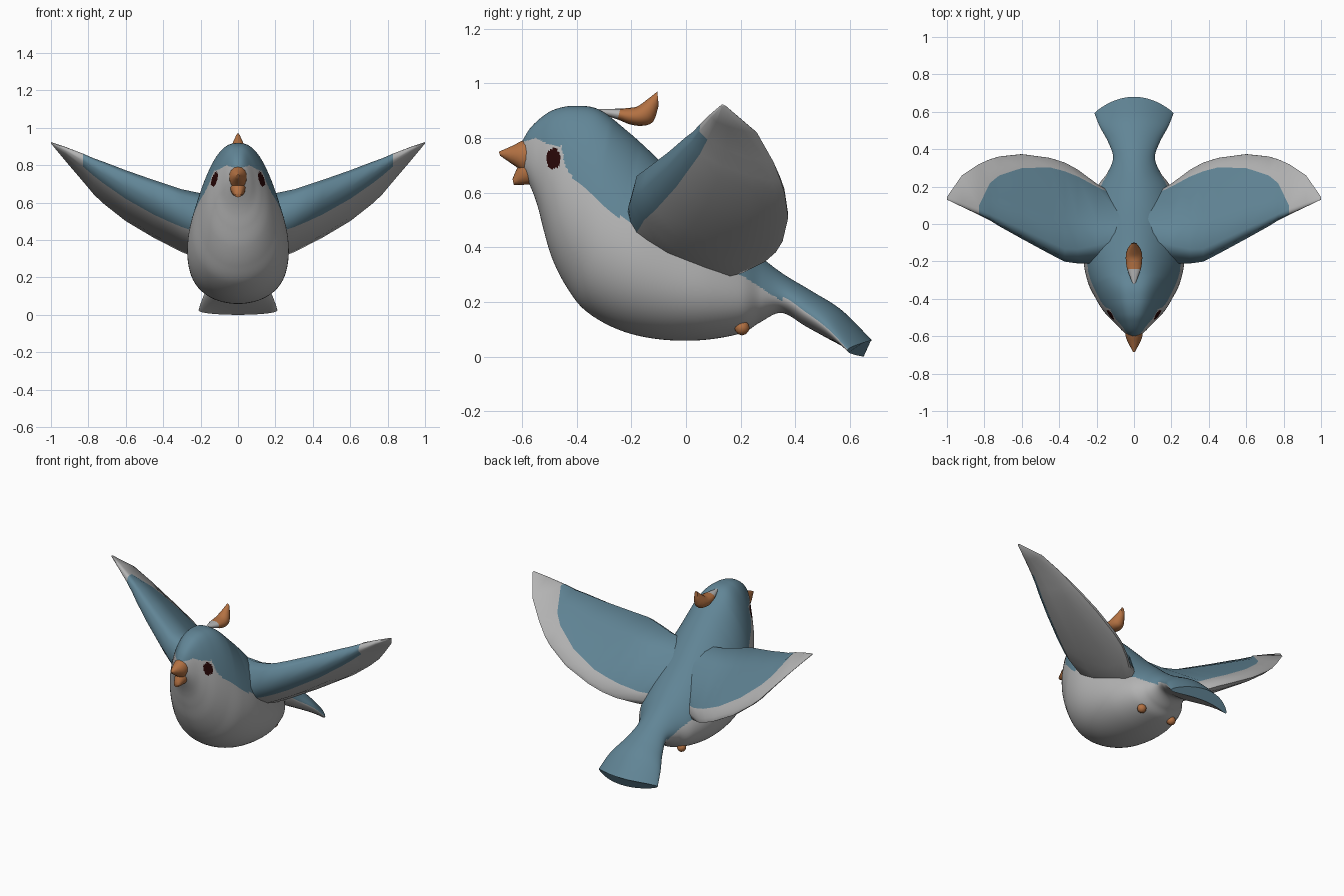
import bpy, bmesh, math
from mathutils import Vector

if "Cube" in bpy.data.objects:
    bpy.data.objects.remove(bpy.data.objects["Cube"])


def mat(name, c):
    m = bpy.data.materials.new(name)
    m.diffuse_color = (*c, 1)
    m.use_nodes = True
    m.node_tree.nodes["Principled BSDF"].inputs["Base Color"].default_value = m.diffuse_color
    return m


GREY = mat("pale grey", (0.45, 0.45, 0.45))
BLUE = mat("slate blue", (0.12, 0.235, 0.305))
ORANGE = mat("orange brown", (0.45, 0.165, 0.055))
EYE = mat("dark eye", (0.02, 0.002, 0.002))


def finish(name, bm, mats, angle=50):
    bmesh.ops.recalc_face_normals(bm, faces=bm.faces)
    me = bpy.data.meshes.new(name)
    bm.to_mesh(me)
    bm.free()
    ob = bpy.data.objects.new(name, me)
    bpy.context.collection.objects.link(ob)
    for m in mats:
        me.materials.append(m)
    bpy.ops.object.select_all(action='DESELECT')
    ob.select_set(True)
    bpy.context.view_layer.objects.active = ob
    bpy.ops.object.shade_smooth_by_angle(angle=math.radians(angle))
    return ob


def spline(secs, t):
    """Catmull-Rom blend between neighbouring sections."""
    n = len(secs)
    i = min(int(t), n - 2)
    f = t - i
    p = [secs[max(0, min(n - 1, i + k))] for k in (-1, 0, 1, 2)]
    return [0.5 * (2 * b + (c - a) * f + (2 * a - 5 * b + 4 * c - d) * f * f
                   + (3 * b - a - 3 * c + d) * f ** 3) for a, b, c, d in zip(*p)]


def loft(name, secs, n, steps, mats, rule=None, egg=0.0, crown=1.0):
    """Sections: top y, top z, bottom y, bottom z, half width, sweep at sides.
    egg widens the lower half, crown below 1 rounds out the top of the first sections."""
    bm = bmesh.new()
    rings = []
    total = (len(secs) - 1) * steps
    for r in range(total + 1):
        ty, tz, by, bz, w, bend = spline(secs, r / steps)
        fade = max(0, min(1, 6.5 - r / steps))
        power = 1 - (1 - crown) * fade
        ring = []
        for j in range(n):
            a = 2 * math.pi * j / n
            c, s = math.cos(a), math.sin(a)
            if c > 0:
                s = math.copysign(abs(s) ** power, s)
            x = w * s * (1 - egg * c)
            ring.append(bm.verts.new((x, (ty + by) / 2 + (ty - by) / 2 * c - bend * (x / 0.21) ** 2,
                                      (tz + bz) / 2 + (tz - bz) / 2 * c)))
        rings.append(ring)
    for r in range(total):
        for j in range(n):
            k = (j + 1) % n
            f = bm.faces.new((rings[r][j], rings[r][k], rings[r + 1][k], rings[r + 1][j]))
            if rule:
                f.material_index = rule(f.calc_center_median(), (r + 0.5) / steps,
                                        math.cos(2 * math.pi * (j + 0.5) / n))
    bm.faces.new(rings[0])
    end = bm.faces.new(rings[-1])
    end.material_index = rule(end.calc_center_median(), len(secs) - 1, 1) if rule else 0
    return finish(name, bm, mats)


# Body with head and fanned tail
BODY = [(-.605, .775, -.595, .68, .03, 0), (-.575, .83, -.56, .60, .066, 0),
        (-.53, .875, -.54, .54, .094, 0), (-.48, .905, -.52, .46, .126, 0),
        (-.41, .918, -.49, .36, .165, 0), (-.32, .905, -.44, .26, .204, 0),
        (-.22, .83, -.37, .17, .243, 0), (-.12, .74, -.25, .10, .266, 0),
        (0, .62, -.11, .065, .262, 0), (.10, .52, .05, .06, .24, 0),
        (.20, .43, .20, .085, .192, 0), (.28, .36, .27, .125, .14, 0),
        (.36, .30, .35, .16, .11, 0), (.46, .24, .44, .11, .135, .03),
        (.57, .17, .55, .05, .18, .05), (.68, .06, .65, 0, .208, .07)]
EDGE = [(-.62, .78), (-.55, .80), (-.50, .775), (-.455, .77), (-.44, .69), (-.40, .64),
        (-.28, .53), (-.17, .475), (0, .42), (.2, .30), (.34, .21), (.7, .0)]


def body_rule(c, t, up):
    if ((c.y + .485) / .026) ** 2 + ((c.z - .725) / .038) ** 2 < 1:
        return 2
    if t > 12:
        return int(up > -0.15)
    for (y0, z0), (y1, z1) in zip(EDGE, EDGE[1:]):
        if y0 <= c.y <= y1:
            return int(c.z > z0 + (z1 - z0) * (c.y - y0) / (y1 - y0))
    return 0


loft("body", BODY, 160, 12, [GREY, BLUE, EYE], body_rule, 0.18, 0.76)

# Open beak
loft("upper_beak", [(-.56, .805, -.55, .68, .05, 0), (-.60, .79, -.595, .675, .046, 0),
                    (-.635, .772, -.615, .69, .036, 0), (-.685, .75, -.68, .735, .006, 0)],
     14, 3, [ORANGE])
loft("lower_beak", [(-.55, .73, -.53, .635, .046, 0), (-.605, .71, -.575, .63, .038, 0),
                    (-.635, .65, -.63, .628, .016, 0)], 14, 3, [ORANGE])

# Crest feather on the back of the head
loft("crest", [(-.33, .905, -.32, .89, .005, 0), (-.24, .908, -.25, .868, .036, 0),
               (-.215, .91, -.205, .85, .043, 0), (-.18, .915, -.16, .845, .045, 0),
               (-.15, .935, -.12, .86, .035, 0), (-.105, .97, -.10, .92, .012, 0)],
     14, 3, [GREY, ORANGE], lambda c, t, up: int(t > 1))

# Wings: x, leading y, leading z, trailing y, trailing z, thickness, blue share of chord
WING = [(.06, -.17, .58, .12, .29, .24, .9), (.20, -.19, .58, .21, .31, .21, .9),
        (.30, -.20, .605, .29, .35, .185, .88), (.37, -.195, .63, .33, .385, .175, .87),
        (.45, -.155, .66, .355, .425, .165, .86), (.60, -.075, .725, .375, .51, .135, .79),
        (.72, -.01, .785, .362, .60, .10, .68), (.77, .02, .81, .347, .645, .08, .56),
        (.83, .048, .843, .32, .715, .055, .12), (.92, .09, .885, .26, .82, .028, .1),
        (1.0, .13, .92, .145, .918, .006, .1)]


def wing(name, side):
    bm = bmesh.new()
    rings = []
    for x, ly, lz, ty, tz, h, tb in WING:
        lead, chord = Vector((side * x, ly, lz)), Vector((0, ty - ly, tz - lz))
        nor = Vector((0, -chord.z, chord.y)).normalized() * h
        mid = min(.35, tb * .6)
        prof = [(.16, -.58), (.03, -.3), (0, .2), (min(.05, tb * .3), .48), (mid, .56),
                (tb, .55 * (1 - tb) + .2), (.95 + .03 * (tb > .5), .12), (1, -.02),
                (.93, -.2), (.72, -.42), (.42, -.62)]
        rings.append([bm.verts.new(lead + chord * t + nor * n) for t, n in prof])
    m = len(rings[0])
    for i in range(len(rings) - 1):
        for j in range(m):
            k = (j + 1) % m
            f = bm.faces.new((rings[i][j], rings[i][k], rings[i + 1][k], rings[i + 1][j]))
            f.material_index = int(j < 5 and i < 8)
    bm.faces.new(rings[0])
    bm.faces.new(rings[-1])
    finish(name, bm, [GREY, BLUE], 70)


# Feet: small tucked nubs
for side, label in ((1, "left"), (-1, "right")):
    wing(label + "_wing", side)
    bm = bmesh.new()
    bmesh.ops.create_icosphere(bm, subdivisions=2, radius=.028)
    bmesh.ops.translate(bm, verts=bm.verts, vec=(side * .112, .205, .106))
    finish(label + "_foot", bm, [ORANGE])
